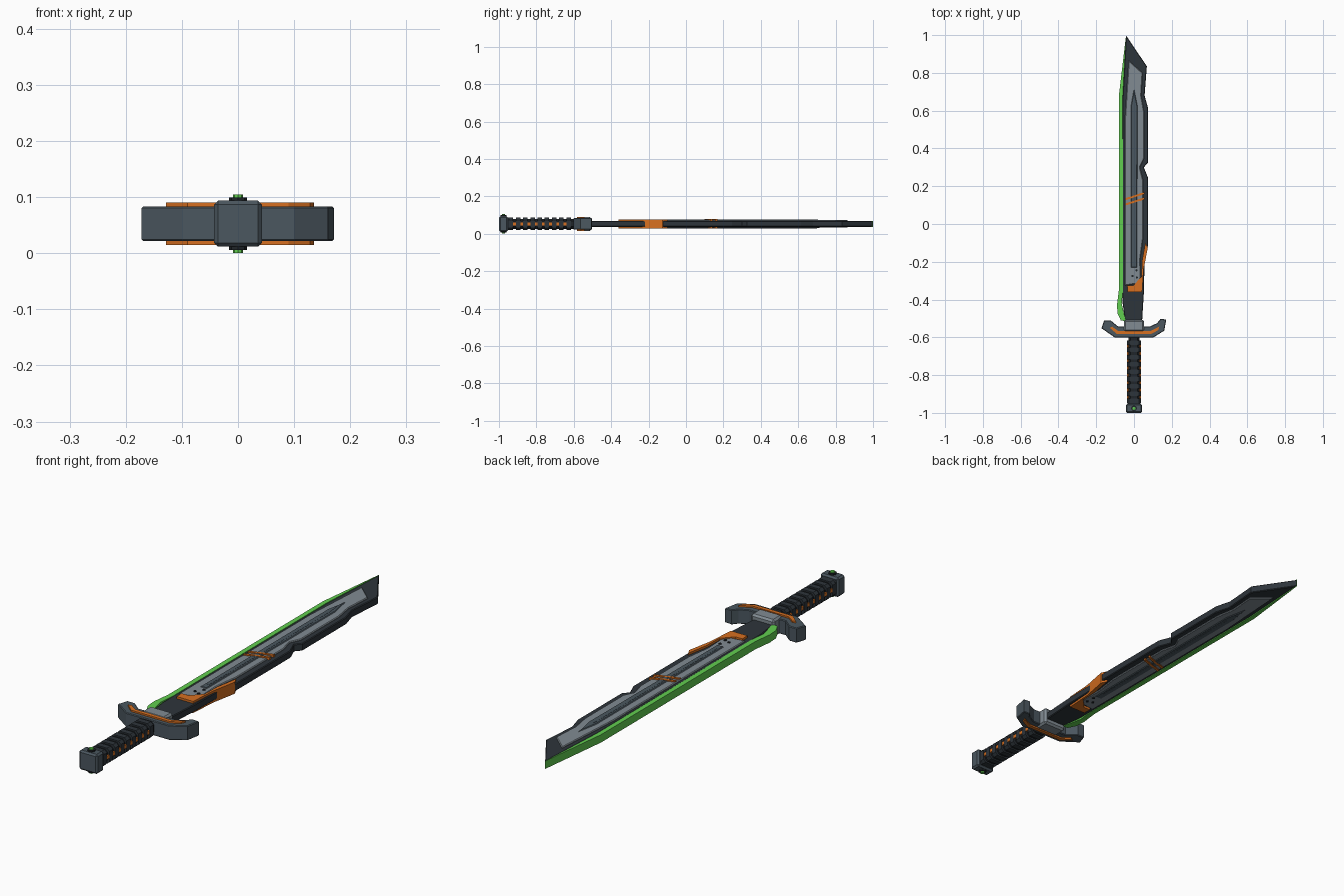
import bpy, bmesh
from mathutils import Matrix, Vector

CZ = 0.0525  # mid-plane of the sword


def material(name, rgb):
    m = bpy.data.materials.new(name)
    m.diffuse_color = (*rgb, 1)
    return m


DARK = material("dark_steel", (0.027, 0.035, 0.043))
BLACK = material("black_wrap", (0.014, 0.018, 0.022))
MID = material("mid_steel", (0.07, 0.095, 0.115))
LIGHT = material("light_steel", (0.22, 0.26, 0.29))
GREEN = material("green_edge", (0.12, 0.62, 0.08))
ORANGE = material("orange_trim", (0.68, 0.16, 0.015))


def finish(name, bm, mat):
    bmesh.ops.recalc_face_normals(bm, faces=bm.faces)
    me = bpy.data.meshes.new(name)
    bm.to_mesh(me)
    bm.free()
    me.materials.append(mat)
    ob = bpy.data.objects.new(name, me)
    bpy.context.collection.objects.link(ob)
    return ob


def prism(name, pts, h, mat, chamfer=0.0):
    """Outline in x,y extruded evenly to both sides of the mid-plane."""
    bm = bmesh.new()
    base = bm.faces.new([bm.verts.new((x, y, CZ - h)) for x, y in pts])
    out = bmesh.ops.extrude_face_region(bm, geom=[base])
    for v in out["geom"]:
        if isinstance(v, bmesh.types.BMVert):
            v.co.z = CZ + h
    if chamfer:
        rim = [e for e in bm.edges if abs(e.verts[0].co.z - e.verts[1].co.z) < 1e-6]
        bmesh.ops.bevel(bm, geom=rim, offset=chamfer, segments=1, affect='EDGES')
    return finish(name, bm, mat)


def box(name, centre, size, mat, chamfer=0.0, along_y=False):
    bm = bmesh.new()
    bmesh.ops.create_cube(bm, size=1, matrix=Matrix.Translation(centre) @ Matrix.Diagonal((*size, 1)))
    if chamfer:
        edges = [e for e in bm.edges
                 if not along_y or abs(e.verts[0].co.y - e.verts[1].co.y) > 1e-5]
        bmesh.ops.bevel(bm, geom=edges, offset=chamfer, segments=1, affect='EDGES')
    return finish(name, bm, mat)


def disc(name, x, y, r, h, mat, sides=8):
    """Pin running through the sword, showing on both faces."""
    bm = bmesh.new()
    bmesh.ops.create_cone(bm, cap_ends=True, segments=sides, radius1=r, radius2=r, depth=2 * h,
                          matrix=Matrix.Translation((x, y, CZ)))
    return finish(name, bm, mat)


# Blade body with the notched back
prism("blade_body", [
    (-0.042, 0.998), (0.068, 0.835), (0.056, 0.68), (0.074, 0.615), (0.074, 0.325),
    (0.052, 0.30), (0.074, 0.245), (0.074, -0.115), (0.056, -0.17), (0.053, -0.35),
    (0.042, -0.53), (-0.045, -0.53), (-0.06, -0.42), (-0.06, 0.675)], 0.0155, DARK, 0.003)

# Green cutting edge
prism("cutting_edge", [
    (-0.042, 1.0), (-0.08, 0.68), (-0.08, -0.35), (-0.09, -0.43), (-0.087, -0.475),
    (-0.07, -0.51), (-0.042, -0.515), (-0.052, -0.48), (-0.065, -0.42), (-0.058, -0.35),
    (-0.06, 0.675)], 0.0165, GREEN)

# Raised face plates
prism("face_plate", [
    (-0.028, 0.865), (0.045, 0.80), (0.038, 0.68), (0.052, 0.60), (0.052, 0.345),
    (0.031, 0.30), (0.047, 0.235), (0.047, -0.08), (0.032, -0.19), (0.036, -0.28),
    (0.02, -0.315), (-0.048, -0.325), (-0.048, 0.55)], 0.0205, LIGHT, 0.003)

# Centre ridge and its narrow spine
prism("centre_ridge", [
    (0.0, 0.715), (0.019, 0.62), (0.015, -0.23), (-0.015, -0.23), (-0.017, 0.62)],
    0.0235, MID, 0.003)
prism("ridge_spine", [(0.0, 0.66), (0.006, 0.6), (0.006, -0.2), (-0.006, -0.2), (-0.006, 0.6)],
      0.0242, MID)

# Orange trim at the blade root and two slanted bands
prism("root_trim", [
    (-0.034, -0.36), (0.043, -0.36), (0.051, -0.24), (0.073, -0.125), (0.06, -0.10),
    (0.042, -0.2), (0.04, -0.28), (0.02, -0.3), (-0.003, -0.325), (-0.036, -0.325)],
    0.0245, ORANGE)
for i, y in enumerate((0.098, 0.126)):
    prism(f"slanted_band_{i}", [(-0.045, y), (0.055, y + 0.032), (0.055, y + 0.043),
                                (-0.045, y + 0.011)], 0.025, ORANGE)

# Rivets
for i, (x, y) in enumerate([(0.013, -0.245), (0.015, -0.283), (-0.008, -0.275)]):
    disc(f"rivet_{i}", x, y, 0.006, 0.0235, BLACK)

# Guard, its trim and collar
prism("guard", [
    (-0.172, -0.552), (-0.158, -0.51), (-0.124, -0.51), (-0.085, -0.542), (0.085, -0.542),
    (0.122, -0.525), (0.14, -0.503), (0.171, -0.505), (0.16, -0.565), (0.1, -0.602),
    (-0.1, -0.602)], 0.031, MID, 0.003)
prism("guard_trim", [
    (-0.128, -0.55), (-0.09, -0.583), (0.09, -0.583), (0.128, -0.562), (0.135, -0.542),
    (0.12, -0.55), (0.085, -0.567), (-0.083, -0.567), (-0.116, -0.543)], 0.0375, ORANGE)
box("guard_collar", (0, -0.538, CZ), (0.108, 0.062, 0.074), LIGHT, 0.008)

# Grip core, wrap rings and side strips
box("grip_core", (0, -0.78, CZ), (0.06, 0.37, 0.054), BLACK, 0.012, True)
for i in range(9):
    box(f"grip_ring_{i}", (0, -0.628 - i * 0.0385, CZ), (0.074, 0.024, 0.066), DARK, 0.011, True)
for side in (-1, 1):
    box(f"grip_strip_{side}", (side * 0.030, -0.785, CZ), (0.013, 0.31, 0.015), ORANGE)

# Pommel with a gem on each face
box("pommel", (0, -0.976, CZ), (0.086, 0.048, 0.082), MID, 0.007)
box("pommel_neck", (0, -0.953, CZ), (0.07, 0.02, 0.066), DARK, 0.008, True)
disc("gem_setting", 0, -0.976, 0.016, 0.047, BLACK)
disc("pommel_gem", 0, -0.976, 0.009, 0.0525, GREEN)
